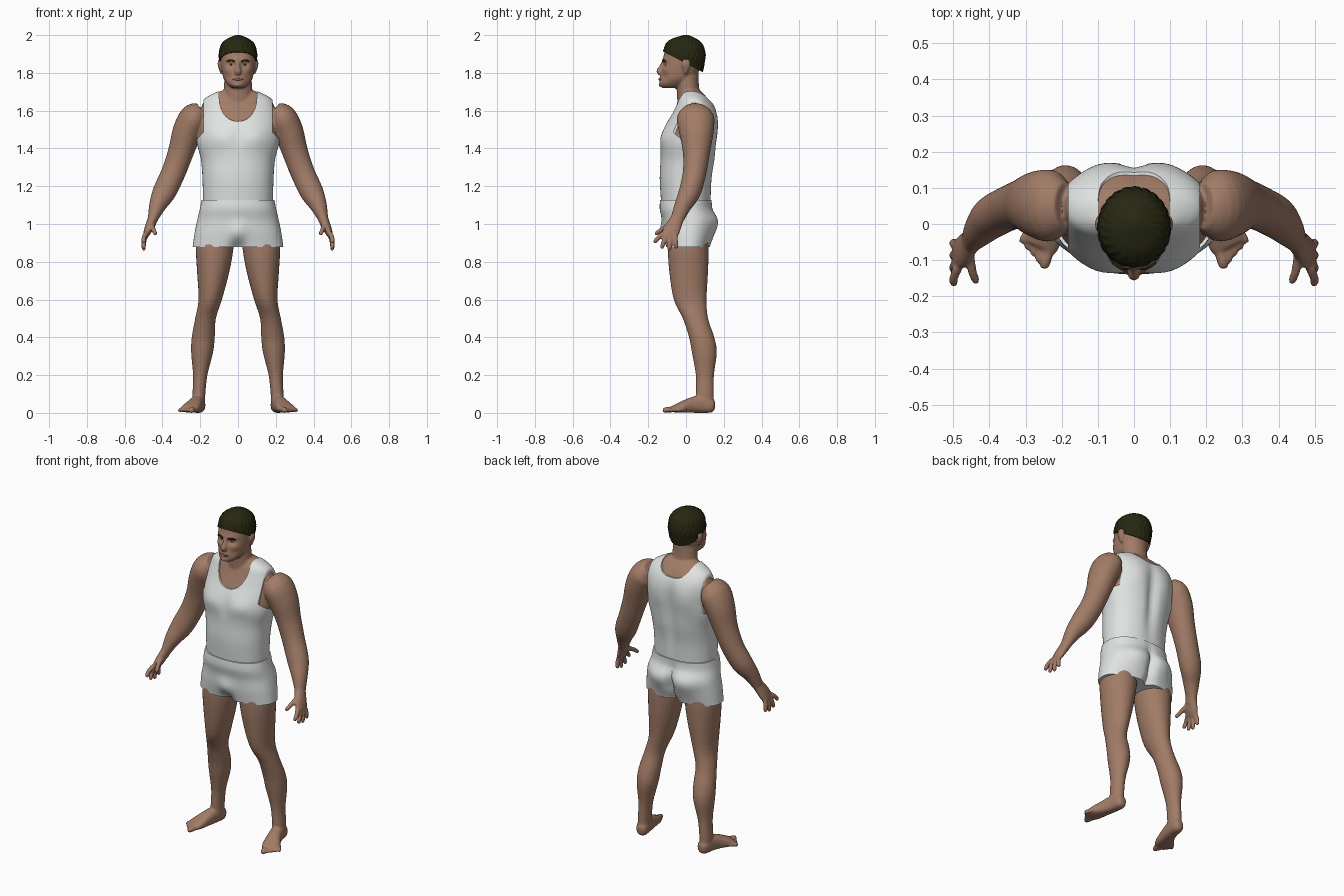
import bpy, bmesh
from math import sin, cos, pi, exp, atan2
from mathutils import Vector

cube = bpy.data.objects.get("Cube")
if cube:
    bpy.data.objects.remove(cube)

X, Y, Z = Vector((1, 0, 0)), Vector((0, 1, 0)), Vector((0, 0, 1))


def material(name, *rgb):
    mat = bpy.data.materials.new(name)
    mat.use_nodes = True
    mat.diffuse_color = (*rgb, 1)
    shader = mat.node_tree.nodes["Principled BSDF"]
    shader.inputs["Base Color"].default_value = (*rgb, 1)
    shader.inputs["Roughness"].default_value = .7
    return mat


skin = material("skin brown", .36, .2, .135)
cloth = material("cloth white", .74, .77, .75)
dark = material("hair dark olive", .02, .02, .006)
lip = material("lip brown", .24, .12, .09)
white = material("eye white", .5, .47, .43)


def spline(points, steps):
    """Smooth curve through rows of any length."""
    rows = [points[0], *points, points[-1]]
    out = []
    for before, start, end, after in zip(rows, rows[1:], rows[2:], rows[3:]):
        for k in range(steps):
            t = k / steps
            out.append([b + t * ((c - a) + t * ((2*a - 5*b + 4*c - d) + t * (3*b - a - 3*c + d))) / 2
                        for a, b, c, d in zip(before, start, end, after)])
    return out + [list(points[-1])]


def sweep(bm, points, ref=Y, flat=False, sides=20, steps=4, power=2, grow=0, mirror=False):
    """Loft rows of (x, y, z, side radius, ref radius) into a closed tube."""
    rows = spline(points, steps)
    centers = [Vector(row[:3]) for row in rows]
    last = len(rows) - 1
    for side in ((1, -1) if mirror else (1,)):
        rings = []
        for i, row in enumerate(rows):
            tangent = (centers[min(i + 1, last)] - centers[max(i - 1, 0)]).normalized()
            v = Y if flat else (ref - tangent * ref.dot(tangent)).normalized()
            u = X if flat else v.cross(tangent)
            a, b = (max(radius + grow, .002) for radius in row[3:])
            ring = []
            for k in range(sides):
                c, s = cos(2 * pi * k / sides), sin(2 * pi * k / sides)
                m = (abs(c) ** power + abs(s) ** power) ** (-1 / power)
                co = centers[i] + u * (a * c * m) + v * (b * s * m)
                ring.append(bm.verts.new((co.x * side, co.y, co.z)))
            rings.append(ring)
        for low, high in zip(rings, rings[1:]):
            for k in range(sides):
                n = (k + 1) % sides
                bm.faces.new((low[k], low[n], high[n], high[k]))
        bm.faces.new(rings[0])
        bm.faces.new(rings[-1])


def column(bm, rows, **options):
    """Upright body section from rows of (z, y, half width, half depth)."""
    sweep(bm, [(0, y, z, a, b) for z, y, a, b in rows], flat=True, **options)


def swell(bm, x, y, z, wide, tall, push):
    """Push the surface along y around a point and its mirror point."""
    for center in {x, -x}:
        for v in bm.verts:
            d = ((v.co.x - center) / wide) ** 2 + ((v.co.y - y) / .06) ** 2 + ((v.co.z - z) / tall) ** 2
            v.co.y += push * exp(-d)


def finish(name, bm, mat=None):
    bmesh.ops.recalc_face_normals(bm, faces=bm.faces)
    mesh = bpy.data.meshes.new(name)
    bm.to_mesh(mesh)
    bm.free()
    obj = bpy.data.objects.new(name, mesh)
    bpy.context.collection.objects.link(obj)
    if mat:
        mesh.materials.append(mat)
    return obj


def bake(obj, mat):
    """Apply the modifiers and set one material."""
    graph = bpy.context.evaluated_depsgraph_get()
    mesh = bpy.data.meshes.new_from_object(obj.evaluated_get(graph))
    obj.modifiers.clear()
    obj.data = mesh
    mesh.materials.clear()
    mesh.materials.append(mat)


def shape_torso(bm):
    swell(bm, .1, -.12, 1.46, .07, .05, -.012)   # chest
    swell(bm, 0, -.14, 1.46, .02, .07, .008)     # breastbone
    swell(bm, 0, .16, 1.4, .03, .2, -.022)       # spine
    swell(bm, .1, .16, 1.52, .06, .08, .01)      # shoulder blades


# Head, with sculpted face
body = bmesh.new()
column(body, [(1.72, -.075, .03, .045), (1.735, -.07, .052, .068), (1.765, -.05, .074, .087),
              (1.8, -.033, .084, .097), (1.85, -.02, .091, .104), (1.9, -.014, .091, .102),
              (1.95, -.01, .078, .09), (1.98, -.01, .03, .04)], sides=64, steps=8, power=2.2)
swell(body, .036, -.12, 1.843, .02, .014, .014)   # eye sockets
swell(body, .03, -.12, 1.868, .03, .01, -.006)    # brow
swell(body, .06, -.1, 1.815, .02, .016, -.006)    # cheekbones
swell(body, .05, -.11, 1.775, .02, .02, .007)     # cheeks
swell(body, 0, -.13, 1.768, .025, .012, -.006)    # mouth
swell(body, 0, -.13, 1.733, .022, .012, -.008)    # chin

# Nose and ears
sweep(body, [(0, -.11, 1.865, .009, .014), (0, -.128, 1.83, .011, .015),
             (0, -.138, 1.808, .018, .019), (0, -.125, 1.793, .014, .012)])
sweep(body, [(.086, 0, 1.795, .007, .008), (.097, 0, 1.845, .011, .024),
             (.096, 0, 1.872, .006, .012)], mirror=True)

# Torso and neck
torso = [(1.12, 0, .183, .13), (1.24, 0, .186, .137), (1.34, .01, .194, .143), (1.43, .014, .216, .146),
         (1.5, .024, .217, .14), (1.57, .04, .211, .123), (1.62, .045, .2, .106),
         (1.66, .04, .178, .086), (1.69, .033, .13, .067), (1.71, .022, .08, .055)]
hips = [(.95, .01, .18, .09), (1.03, .02, .18, .11)]
column(body, hips + torso, sides=48, power=2.2, grow=-.007)
shape_torso(body)
column(body, [(1.6, .025, .085, .07), (1.72, .01, .075, .06), (1.84, 0, .07, .065)])

# Arms
sweep(body, [(.19, .05, 1.6, .05, .065), (.23, .05, 1.565, .077, .098), (.268, .055, 1.49, .078, .092),
             (.303, .055, 1.38, .068, .072), (.343, .045, 1.27, .064, .062), (.39, .02, 1.17, .062, .058),
             (.425, -.015, 1.1, .046, .046), (.45, -.045, 1.03, .028, .036),
             (.46, -.06, 1, .025, .037)], sides=28, mirror=True)

# Hands: palm, then a fan of four fingers and a thumb
sweep(body, [(.45, -.045, 1.03, .027, .034), (.475, -.075, .97, .022, .045),
             (.49, -.088, .935, .014, .042)], mirror=True)
digits = [(Vector((.455, -.08, .995)), Vector((.436, -.165, .945)))]
for i in range(4):
    t = i / 3
    digits.append((Vector((.487, -.12 + .06 * t, .95)),
                   Vector((.5, -.17 + .12 * t, .9 - .03 * t - .025 * sin(pi * t)))))
for base, tip in digits:
    knuckle = base.lerp(tip, .55) + Vector((.004, 0, .004))
    path = zip((base, knuckle, base.lerp(tip, .9), tip), (.014, .0125, .011, .004))
    sweep(body, [(*co, r, r) for co, r in path], ref=X, sides=12, mirror=True)

# Legs
sweep(body, [(.115, .015, .96, .09, .1), (.123, .012, .88, .1, .108), (.131, .014, .75, .086, .103),
             (.147, .022, .6, .062, .087), (.172, .05, .5, .055, .067), (.184, .083, .4, .061, .067),
             (.19, .097, .32, .058, .066), (.2, .1, .2, .038, .048), (.207, .1, .1, .034, .047),
             (.208, .1, .05, .034, .048)], flat=True, sides=28, mirror=True)

# Feet and toes
sweep(body, [(.203, .153, .036, .015, .02), (.205, .135, .038, .032, .037), (.213, .08, .046, .036, .046),
             (.227, .025, .04, .04, .04), (.247, -.03, .027, .05, .027),
             (.26, -.062, .02, .048, .018)], ref=Z, sides=24, power=2.5, mirror=True)
for i in range(5):
    base = Vector((.234 + .013 * i, -.06 + .012 * i, .02))
    tip = Vector((.25 + .016 * i, -.124 + .018 * i, .013))
    r = .0115 if i else .016
    path = zip((base, base.lerp(tip, .75), tip), (r, r * .95, r / 2))
    sweep(body, [(*co, size, size) for co, size in path], ref=Z, sides=12, mirror=True)

# Blend all skin into one surface
figure = finish("body", body)
remesh = figure.modifiers.new("blend", 'REMESH')
remesh.mode = 'VOXEL'
remesh.voxel_size = .006
relax = figure.modifiers.new("relax", 'SMOOTH')
relax.factor, relax.iterations = .5, 3
bake(figure, skin)

# Tank top with neck and arm openings
bm = bmesh.new()
column(bm, torso, sides=64, steps=6, power=2.2, grow=.002)
shape_torso(bm)
top = finish("tank_top", bm)
bm = bmesh.new()
sweep(bm, [(0, -.3, 1.68, .1, .14), (0, -.05, 1.68, .1, .13), (0, .06, 1.71, .1, .085),
           (0, .3, 1.71, .1, .085)], ref=Z, sides=48, power=2.3)
sweep(bm, [(x, .05, 1.55, .14, .115) for x in (.182, .4)], ref=Z, sides=48, mirror=True)
cutter = finish("opening_cutter", bm)
cutter.hide_render = True
openings = top.modifiers.new("openings", 'BOOLEAN')
openings.operation, openings.object = 'DIFFERENCE', cutter
bake(top, cloth)
bpy.data.objects.remove(cutter)

# Shorts
bm = bmesh.new()
column(bm, [(.877, .01, .24, .118), (.95, .013, .23, .133), (1.02, .016, .216, .142),
            (1.08, 0, .202, .139), (1.128, 0, .193, .137)], sides=72, steps=8, power=2.3)
swell(bm, .09, .15, 1, .07, .07, .018)        # seat
swell(bm, 0, .15, .98, .02, .09, -.035)       # seat cleft
swell(bm, 0, -.12, .96, .045, .05, -.016)     # front pouch
swell(bm, 0, -.1, .87, .035, .04, .04)        # front leg split
swell(bm, 0, .12, .87, .03, .04, -.03)        # back leg split
shorts = finish("shorts", bm, cloth)

# Short wavy hair, trimmed along a sloping hairline
bm = bmesh.new()
column(bm, [(1.77, -.015, .085, .095), (1.85, -.013, .097, .11), (1.9, -.01, .1, .112),
            (1.95, -.01, .088, .098), (1.98, -.01, .058, .066), (2, 0, .012, .014)], sides=96, steps=8)
for v in bm.verts:
    turn = atan2(v.co.x, v.co.y)
    lock = .0025 * sin(turn * 22 + 2 * sin(v.co.z * 90)) * min(1, (2 - v.co.z) * 20)
    v.co += Vector((v.co.x, v.co.y, 0)).normalized() * lock
bmesh.ops.bisect_plane(bm, geom=bm.verts[:] + bm.edges[:] + bm.faces[:], plane_co=(0, -.12, 1.912),
                       plane_no=(0, .52, 1), clear_inner=True)
bmesh.ops.holes_fill(bm, edges=bm.edges[:], sides=0)
hair = finish("hair", bm, dark)

# Eyebrows, lips and eyes
bm = bmesh.new()
sweep(bm, [(.016, -.124, 1.86, .003, .003), (.038, -.12, 1.867, .005, .005),
           (.06, -.107, 1.86, .003, .003)], ref=Z, sides=10, mirror=True)
brows = finish("eyebrows", bm, dark)
bm = bmesh.new()
sweep(bm, [(-.028, -.132, 1.765, .003, .002), (0, -.14, 1.766, .006, .007),
           (.028, -.132, 1.765, .003, .002)], ref=Z, sides=12)
mouth = finish("lips", bm, lip)
parts = [figure, top, shorts, hair, brows, mouth]
for name, y, size, mat in (("eyes", -.097, .013, white), ("irises", -.107, .0055, dark)):
    bm = bmesh.new()
    for side in (1, -1):
        ball = bmesh.ops.create_uvsphere(bm, u_segments=16, v_segments=10, radius=size)
        for v in ball["verts"]:
            v.co.z *= .65
            v.co += Vector((.036 * side, y, 1.843))
    parts.append(finish(name, bm, mat))

# Smooth shading with crisp hems
for obj in bpy.context.view_layer.objects:
    obj.select_set(obj in parts)
bpy.context.view_layer.objects.active = figure
bpy.ops.object.shade_smooth_by_angle(angle=.8)
